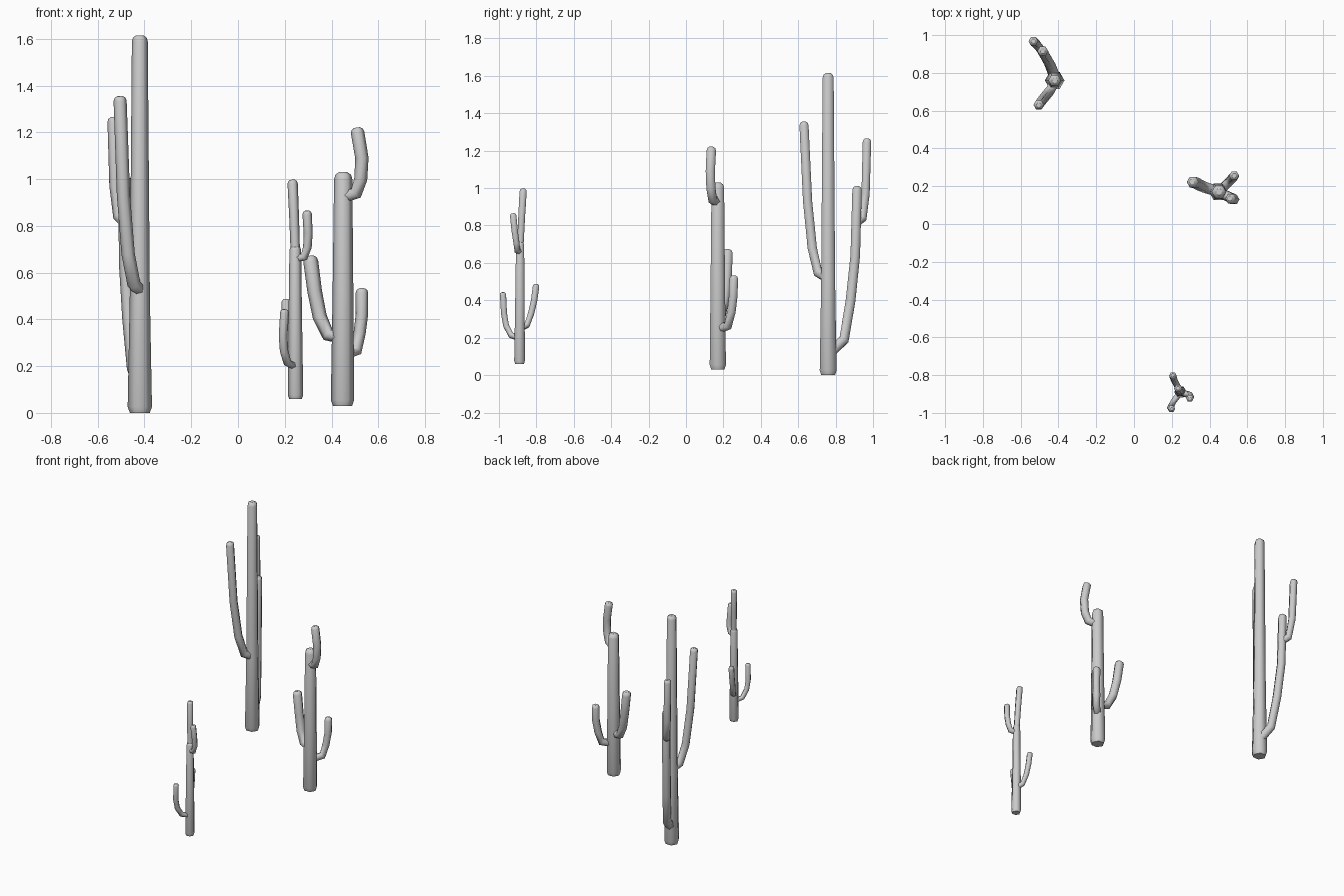
import bpy, bmesh, math
from mathutils import Vector

SIDES = 6
UP = Vector((0, 0, 1))


def tube(name, pts, r0, r1, flat_base=False):
    """Tapered faceted tube along a path, with a rounded tip."""
    p = [Vector(q) for q in pts]
    n = len(p)
    end_dir = (p[-1] - p[-2]).normalized()
    tip = p[-1]
    rings = []
    if flat_base:
        # chamfered foot
        rings.append((p[0], UP, r0 * 0.82))
        rings.append((p[0] + UP * r0 * 0.5, UP, r0))
    for i in range(1 if flat_base else 0, n - 1):
        a = (p[i] - p[i - 1]).normalized() if i else Vector()
        b = (p[i + 1] - p[i]).normalized()
        rings.append((p[i], (a + b).normalized(), r0 + (r1 - r0) * i / (n - 1)))
    # rounded tip
    for back, scale in ((0.75, 1.0), (0.28, 0.85), (0.0, 0.45)):
        rings.append((tip - end_dir * r1 * back, end_dir, r1 * scale))

    bm = bmesh.new()
    loops = []
    for c, d, r in rings:
        rot = UP.rotation_difference(d)
        loops.append([bm.verts.new(c + rot @ Vector((
            r * math.cos(math.tau * k / SIDES), r * math.sin(math.tau * k / SIDES), 0)))
            for k in range(SIDES)])
    for a, b in zip(loops, loops[1:]):
        for k in range(SIDES):
            m = (k + 1) % SIDES
            bm.faces.new((a[k], a[m], b[m], b[k]))
    bm.faces.new(loops[0][::-1])
    bm.faces.new(loops[-1])
    for f in bm.faces:
        f.smooth = len(f.verts) == 4
    mesh = bpy.data.meshes.new(name)
    bm.to_mesh(mesh)
    bm.free()
    bpy.context.collection.objects.link(bpy.data.objects.new(name, mesh))


# Tall cactus
tube("tall_trunk", [(-.42, .76, 0), (-.42, .76, .5), (-.42, .76, 1.615)], .052, .034, True)
tube("tall_front_arm", [(-.42, .75, .525), (-.445, .705, .55), (-.47, .675, .68),
                        (-.49, .65, .93), (-.505, .63, 1.355)], .029, .028)
tube("tall_back_arm", [(-.42, .78, .13), (-.445, .845, .19), (-.465, .88, .4),
                       (-.48, .905, .64), (-.483, .915, 1.01)], .031, .029)
tube("tall_back_branch", [(-.485, .91, .815), (-.51, .945, .84), (-.525, .96, .97),
                          (-.533, .968, 1.265)], .024, .026)

# Medium cactus
tube("medium_trunk", [(.447, .17, .03), (.449, .17, .5), (.45, .17, 1.03)], .05, .039, True)
tube("medium_left_arm", [(.44, .175, .325), (.385, .19, .335), (.35, .205, .41),
                         (.328, .217, .52), (.308, .223, .672)], .029, .032)
tube("medium_right_arm", [(.46, .18, .25), (.505, .225, .265), (.52, .243, .34),
                          (.53, .252, .42), (.53, .256, .533)], .025, .027)
tube("medium_top_arm", [(.455, .165, .925), (.505, .142, .94), (.525, .133, 1.0),
                        (.53, .13, 1.09), (.508, .136, 1.22)], .027, .029)

# Small cactus
tube("small_trunk", [(.246, -.89, .06), (.245, -.888, .4), (.245, -.887, .715)], .033, .025, True)
tube("small_upper_trunk", [(.245, -.886, .69), (.24, -.879, .84), (.233, -.87, .997)], .02, .022)
tube("small_front_arm", [(.243, -.895, .2), (.212, -.935, .213), (.197, -.962, .265),
                         (.193, -.973, .33), (.2, -.979, .443)], .017, .019)
tube("small_back_arm", [(.242, -.885, .25), (.225, -.85, .268), (.213, -.828, .33),
                        (.208, -.812, .4), (.205, -.8, .487)], .018, .02)
tube("small_right_arm", [(.245, -.89, .66), (.283, -.902, .667), (.297, -.907, .71),
                         (.3, -.916, .77), (.295, -.925, .865)], .017, .02)
